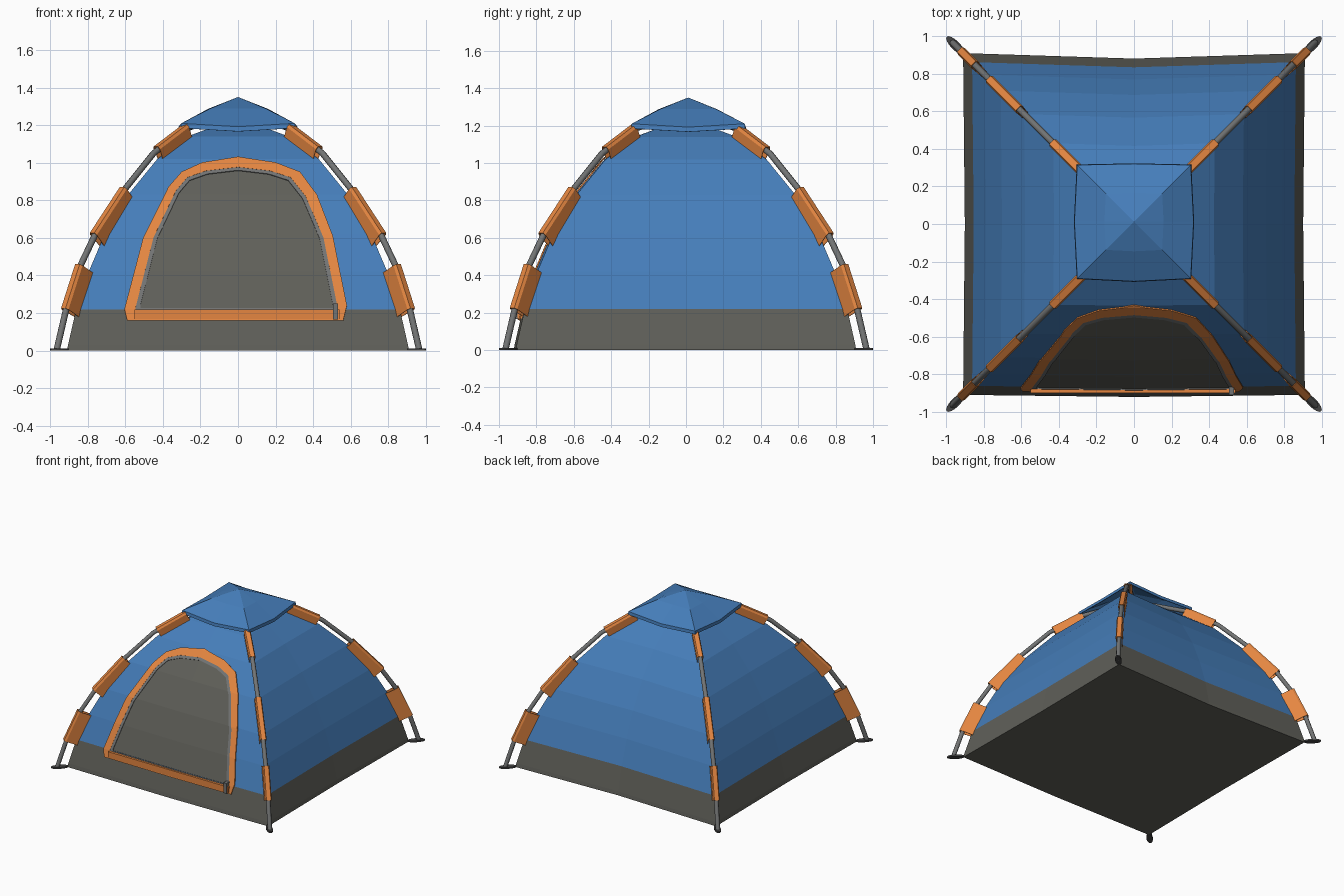
import bpy, bmesh, math
from mathutils import Vector, Matrix

if "Cube" in bpy.data.objects:
    bpy.data.objects.remove(bpy.data.objects["Cube"])


def mat(name, c):
    m = bpy.data.materials.new(name)
    m.diffuse_color = (*c, 1)
    m.use_nodes = True
    m.node_tree.nodes["Principled BSDF"].inputs["Base Color"].default_value = m.diffuse_color
    return m


BLUE = mat("blue fabric", (0.06, 0.207, 0.49))
GREY = mat("grey fabric", (0.115, 0.115, 0.1))
ORANGE = mat("orange fabric", (0.78, 0.24, 0.053))
POLE = mat("pole grey", (0.17, 0.175, 0.175))
DARK = mat("dark plastic", (0.06, 0.06, 0.06))


def finish(name, bm, mats, solid=0.0, offset=-1):
    bmesh.ops.recalc_face_normals(bm, faces=bm.faces)
    me = bpy.data.meshes.new(name)
    bm.to_mesh(me)
    bm.free()
    for m in mats:
        me.materials.append(m)
    ob = bpy.data.objects.new(name, me)
    bpy.context.collection.objects.link(ob)
    if solid:
        mod = ob.modifiers.new("thickness", 'SOLIDIFY')
        mod.thickness, mod.offset = solid, offset
    return ob


# order of edge middles: front, right, back, left
CORNERS = [(-1, -1), (1, -1), (1, 1), (-1, 1)]
MIDS = [(0, -1), (1, 0), (0, 1), (-1, 0)]


def rings(bm, prof, mid, sag=(), cy=0.0, apex=None):
    """Stack of square rings with bowed edges, optional apex point."""
    out = []
    for i, (r, z) in enumerate(prof):
        ring = []
        for c, m, k in zip(CORNERS, MIDS, mid):
            ring.append(bm.verts.new((c[0] * r, c[1] * r + cy, z)))
            ring.append(bm.verts.new((m[0] * r * k, m[1] * r * k + cy, z - (sag[i] if sag else 0))))
        out.append(ring)
    for a, b in zip(out, out[1:]):
        for i in range(8):
            j = (i + 1) % 8
            bm.faces.new((a[i], a[j], b[j], b[i]))
    if apex:
        v = bm.verts.new(apex)
        for i in range(8):
            bm.faces.new((out[-1][i], out[-1][(i + 1) % 8], v))
    return out


# tent body: grey skirt and floor, blue walls
BODY = [(0.91, 0.0), (0.905, 0.03), (0.862, 0.22), (0.795, 0.42), (0.71, 0.62), (0.585, 0.83),
        (0.43, 1.02), (0.27, 1.14), (0.15, 1.185)]
BOW = 1.012
bm = bmesh.new()
rs = rings(bm, BODY, (BOW, 0.99, 0.968, 0.99), apex=(0, 0, 1.2))
bm.faces.new(rs[0])
for f in bm.faces:
    f.material_index = 0 if f.calc_center_median().z > 0.22 else 1
finish("tent_body", bm, [BLUE, GREY])


def wall_y(x, z, off):
    """Front wall position, lifted outwards by off."""
    for (r0, z0), (r1, z1) in zip(BODY, BODY[1:]):
        if z <= z1:
            r = r0 + (r1 - r0) * (z - z0) / (z1 - z0)
            break
    return -r * (1 + (BOW - 1) * max(0, 1 - abs(x) / r)) - off


def on_wall(name, polys, m, off, solid):
    """Flat x-z polygons cut at the wall's folds and laid on the front wall."""
    bm = bmesh.new()
    for p in polys:
        bm.faces.new([bm.verts.new((x, 0, z)) for x, z in p])
    bmesh.ops.remove_doubles(bm, verts=bm.verts, dist=0.0005)
    cuts = [((0, 0, z), (0, 0, 1)) for r, z in BODY] + [((0, 0, 0), (1, 0, 0))]
    for co, no in cuts:
        bmesh.ops.bisect_plane(bm, geom=bm.verts[:] + bm.edges[:] + bm.faces[:],
                               plane_co=co, plane_no=no, dist=0.0005)
    for v in bm.verts:
        v.co.y = wall_y(v.co.x, v.co.z, off)
    return finish(name, bm, [m], solid, 0)


def band(a, b):
    n = len(a)
    return [(a[i], a[(i + 1) % n], b[(i + 1) % n], b[i]) for i in range(n)]


# door: grey panel, zip line, orange frame
OUTER = [(-0.59, 0.16), (-0.605, 0.22), (-0.505, 0.6), (-0.37, 0.87), (-0.30, 0.95), (-0.19, 1.0),
         (0, 1.03), (0.2, 1.0), (0.33, 0.95), (0.42, 0.83), (0.505, 0.61), (0.58, 0.24), (0.56, 0.16)]
INNER = [(-0.545, 0.215), (-0.545, 0.23), (-0.45, 0.6), (-0.33, 0.85), (-0.27, 0.92), (-0.17, 0.955),
         (0, 0.975), (0.17, 0.955), (0.28, 0.92), (0.36, 0.82), (0.455, 0.6), (0.53, 0.23), (0.53, 0.215)]
ZIP = [(x * 0.955, 0.225 + (z - 0.215) * 0.965) for x, z in INNER]
on_wall("door_panel", [ZIP], GREY, 0.006, 0.003)
on_wall("door_zip", band(INNER, ZIP), POLE, 0.01, 0.006)
on_wall("door_frame", band(OUTER, INNER), ORANGE, 0.01, 0.008)


def box(name, lo, hi, m):
    bm = bmesh.new()
    bmesh.ops.create_cube(bm, size=1)
    for v in bm.verts:
        v.co = [lo[i] if v.co[i] < 0 else hi[i] for i in range(3)]
    return finish(name, bm, [m])


# raised flap and zip pull under the door
box("door_bottom_flap", (-0.55, -0.9, 0.168), (0.54, -0.86, 0.218), ORANGE)
box("zip_pull", (0.505, -0.91, 0.165), (0.532, -0.86, 0.25), POLE)

# top cover standing clear of the body
bm = bmesh.new()
rings(bm, [(0.305, 1.185), (0.302, 1.21), (0.15, 1.288)], (1.05, 1.05, 1.02, 1.05),
      (0.018, 0.018, 0.0), 0.012, (0, 0.012, 1.35))
finish("top_cover", bm, [BLUE], 0.006)

# hub joining the poles below the cover
bm = bmesh.new()
bmesh.ops.create_cone(bm, cap_ends=True, segments=12, radius1=0.06, radius2=0.06, depth=0.06,
                      matrix=Matrix.Translation((0, 0, 1.265)))
finish("pole_hub", bm, [DARK])

# corner poles, sleeves and feet; (d, z) means x = y = d before turning to each corner
PATH = [(0.965, 0.005), (0.915, 0.22), (0.84, 0.45), (0.745, 0.65), (0.61, 0.85),
        (0.45, 1.05), (0.28, 1.18), (0.05, 1.265)]
SLEEVES = [((0.915, 0.215), (0.84, 0.45), 0.1), ((0.765, 0.61), (0.605, 0.855), 0.1),
           ((0.43, 1.065), (0.275, 1.183), 0.07)]
names = ["front_left", "front_right", "back_right", "back_left"]
for label, (sx, sy) in zip(names, CORNERS):
    def at(d, z):
        return Vector((sx * d, sy * d, z))

    out = Vector((sx, sy, 0)).normalized()
    side = Vector((-sy, sx, 0)).normalized()

    cu = bpy.data.curves.new(label + "_pole", 'CURVE')
    cu.dimensions = '3D'
    cu.bevel_depth, cu.bevel_resolution, cu.use_fill_caps = 0.017, 2, True
    sp = cu.splines.new('POLY')
    sp.points.add(len(PATH) - 1)
    for p, q in zip(sp.points, PATH):
        p.co = (*at(*q), 1)
    cu.materials.append(POLE)
    bpy.context.collection.objects.link(bpy.data.objects.new(label + "_pole", cu))

    for i, (a, b, depth) in enumerate(SLEEVES):
        a, b = at(*a), at(*b)
        nrm = side.cross((b - a).normalized())
        if nrm.dot(out) < 0:
            nrm = -nrm
        sec = [(-0.017, 0.024), (0.017, 0.024), (0.025, 0.008), (0.016, -depth), (-0.016, -depth), (-0.025, 0.008)]
        bm = bmesh.new()
        ends = [[bm.verts.new(e + side * w + nrm * h) for w, h in sec] for e in (a, b)]
        for j in range(6):
            k = (j + 1) % 6
            bm.faces.new((ends[0][j], ends[0][k], ends[1][k], ends[1][j]))
        finish(f"{label}_sleeve_{i + 1}", bm, [ORANGE], 0.004)

    bm = bmesh.new()
    m = (Matrix.Translation(at(0.951, 0.006)) @ Matrix.Rotation(math.atan2(sy, sx), 4, 'Z')
         @ Matrix.Diagonal((0.065, 0.024, 1, 1)))
    bmesh.ops.create_cone(bm, cap_ends=True, segments=16, radius1=1, radius2=1, depth=0.012, matrix=m)
    finish(label + "_foot", bm, [DARK])
